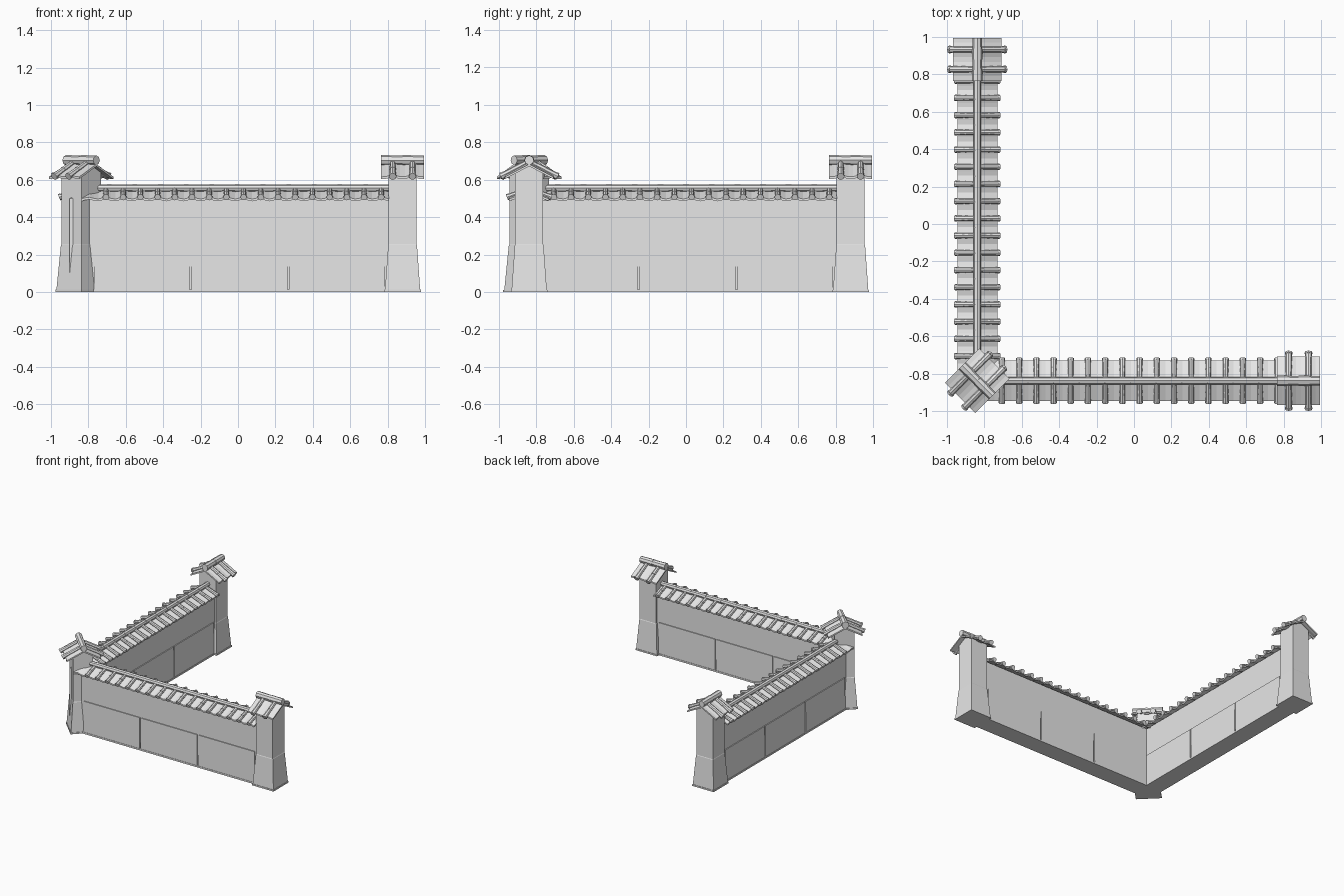
import bpy
import bmesh
import math
from mathutils import Matrix, Vector

cube = bpy.data.objects.get("Cube")
if cube:
    bpy.data.objects.remove(cube, do_unlink=True)

# One plain stone grey for everything
stone = bpy.data.materials.new("stone_grey")
stone.use_nodes = True
stone.diffuse_color = (0.8, 0.8, 0.8, 1)
stone.node_tree.nodes["Principled BSDF"].inputs["Base Color"].default_value = (0.8, 0.8, 0.8, 1)


def finish(name, bm, place):
    """Turn a bmesh into a placed object."""
    bmesh.ops.recalc_face_normals(bm, faces=bm.faces)
    mesh = bpy.data.meshes.new(name)
    bm.to_mesh(mesh)
    bm.free()
    mesh.materials.append(stone)
    obj = bpy.data.objects.new(name, mesh)
    obj.matrix_world = place
    bpy.context.collection.objects.link(obj)


def loft(bm, rings):
    """Skin a closed solid through rings with equal point counts."""
    loops = [[bm.verts.new(p) for p in ring] for ring in rings]
    for a, b in zip(loops, loops[1:]):
        for i in range(len(a)):
            j = (i + 1) % len(a)
            bm.faces.new((a[i], a[j], b[j], b[i]))
    bm.faces.new(loops[0])
    bm.faces.new(loops[-1])


def rect(x0, x1, y0, y1, z):
    return [(x0, y0, z), (x1, y0, z), (x1, y1, z), (x0, y1, z)]


def tube(bm, start, end, r1, r2):
    """Eight-sided tube between two points."""
    a, b = Vector(start), Vector(end)
    axis = b - a
    turn = axis.to_track_quat('Z', 'Y').to_matrix().to_4x4()
    bmesh.ops.create_cone(bm, cap_ends=True, segments=8, radius1=r1, radius2=r2,
                          depth=axis.length,
                          matrix=Matrix.Translation((a + b) / 2) @ turn)


def tiled_roof(name, place, x0, x1, half, z_top, z_eave, rolls, roll_r, ridge_r, pieces, over):
    """Gabled roof along x: sagging tile sheets, round rolls and a ridge."""
    slope = (z_top - z_eave) / half
    pitch = rolls[1] - rolls[0]
    steps = max(2, round((x1 - x0) / pitch * 4))

    # Sheets dip between neighbouring rolls
    bm = bmesh.new()
    for side in (-1, 1):
        rings = []
        for i in range(steps + 1):
            x = x0 + (x1 - x0) * i / steps
            sag = 0.01 * math.sin(math.pi * (x - rolls[0]) / pitch) ** 2
            rings.append([(x, 0, z_top - sag), (x, side * half, z_eave - sag),
                          (x, side * half, z_eave - sag - 0.012),
                          (x, 0, z_top - sag - 0.012)])
        loft(bm, rings)
    finish(name + "_tile_sheets", bm, place)

    # Rolls: two overlapping tapered lengths with a thicker eave cap
    bm = bmesh.new()
    for x in rolls:
        for side in (-1, 1):
            def at(y):
                return (x, side * y, z_top + 0.004 - slope * y)
            end = half + over
            tube(bm, at(0.01), at(end * 0.55), roll_r * 0.8, roll_r * 0.95)
            tube(bm, at(end * 0.5), at(end), roll_r * 0.85, roll_r)
            tube(bm, at(end - 0.008), at(end + 0.002), roll_r * 1.12, roll_r * 1.12)
    finish(name + "_tile_rolls", bm, place)

    # Ridge: row of slightly tapered tubes
    bm = bmesh.new()
    step = (x1 - x0) / pieces
    z = z_top + ridge_r * 0.4
    for i in range(pieces):
        a = x0 + i * step
        tube(bm, (a, 0, z), (a + step, 0, z), ridge_r, ridge_r * 0.9)
    finish(name + "_ridge", bm, place)


def post(name, place):
    """Square post with a flared foot and its own small roof."""
    bm = bmesh.new()
    rings = [rect(-h, h, -h, h, z) for h, z in
             ((0.098, 0), (0.098, 0.012), (0.094, 0.012), (0.077, 0.25),
              (0.075, 0.255), (0.075, 0.64))]
    rings.append(rect(-0.075, 0.075, -0.002, 0.002, 0.675))
    loft(bm, rings)
    finish(name, bm, place)
    tiled_roof(name + "_roof", place, -0.115, 0.115, 0.13, 0.693, 0.625,
               (-0.053, 0.053), 0.018, 0.028, 2, 0.02)


def wing(name, place):
    """Straight wall running along +x from the corner."""
    t = 0.062
    bm = bmesh.new()
    loft(bm, [rect(-t, 1.68, -t, t, 0), rect(-t, 1.68, -t, t, 0.5),
              rect(0, 1.68, -0.004, 0.004, 0.534)])
    finish(name + "_wall", bm, place)

    # Low base course
    bm = bmesh.new()
    loft(bm, [rect(0, 1.66, -0.074, 0.074, z) for z in (0, 0.013)])
    finish(name + "_base_course", bm, place)

    # Three lower panels on each face with narrow gaps
    bm = bmesh.new()
    for side in (-1, 1):
        for i in range(3):
            a = 0.068 + i * 0.522
            b = a + 0.512
            loft(bm, [rect(a, b, side * 0.05, side * y, z)
                      for y, z in ((0.071, 0.01), (0.069, 0.265))])
    finish(name + "_lower_panels", bm, place)

    rolls = [0.132 + 0.092 * k for k in range(17)]
    tiled_roof(name + "_roof", place, 0, 1.645, 0.107, 0.547, 0.507,
               rolls, 0.0155, 0.021, 12, 0.01)


# Corner wall: two equal wings, a post at each end and a diagonal corner post
corner = Matrix.Translation((-0.838, -0.838, 0))
for label, angle in (("front", 0), ("side", 90)):
    place = corner @ Matrix.Rotation(math.radians(angle), 4, 'Z')
    wing(label, place)
    post(label + "_end_post", place @ Matrix.Translation((1.718, 0, 0)))
post("corner_post", corner @ Matrix.Rotation(math.radians(-45), 4, 'Z'))
